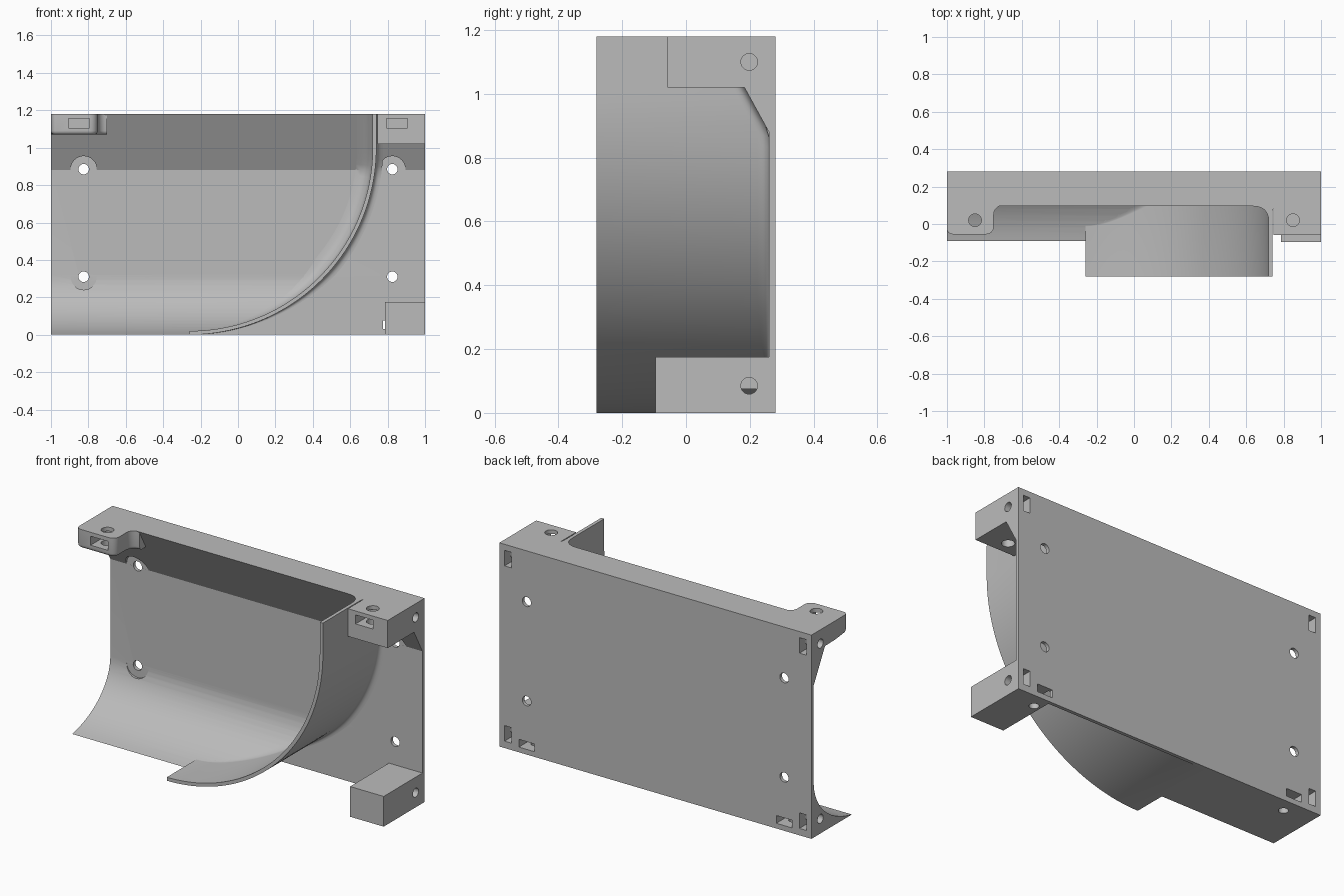
import bpy, bmesh, math
from mathutils import Vector

cube = bpy.data.objects.get("Cube")
if cube:
    bpy.data.objects.remove(cube)

H = 1.18                 # overall height
CX, CZ = -0.26, 1.0      # centre of the curved guide
BEND_Z = 0.32            # where the wall turns into the floor

grey = bpy.data.materials.new("plain_grey")
grey.use_nodes = True
grey.diffuse_color = (0.5, 0.5, 0.5, 1)
grey.node_tree.nodes["Principled BSDF"].inputs["Base Color"].default_value = (0.5, 0.5, 0.5, 1)


def finish(name, bm):
    bmesh.ops.recalc_face_normals(bm, faces=bm.faces)
    if bm.calc_volume(signed=True) < 0:
        bmesh.ops.reverse_faces(bm, faces=bm.faces)
    mesh = bpy.data.meshes.new(name)
    bm.to_mesh(mesh)
    bm.free()
    mesh.materials.append(grey)
    ob = bpy.data.objects.new(name, mesh)
    bpy.context.collection.objects.link(ob)
    return ob


def prism(name, pts, axis, a, b, soften=None):
    """Extrude a 2D outline along an axis from a to b."""
    def layer(h):
        place = {"x": lambda p: (h, p[0], p[1]),
                 "y": lambda p: (p[0], h, p[1]),
                 "z": lambda p: (p[0], p[1], h)}[axis]
        return [bm.verts.new(place(p)) for p in pts]

    bm = bmesh.new()
    low, high = layer(a), layer(b)
    bm.faces.new(low)
    bm.faces.new(high)
    for i in range(len(pts)):
        bm.faces.new((low[i - 1], low[i], high[i], high[i - 1]))
    if soften:
        bmesh.ops.recalc_face_normals(bm, faces=bm.faces)
        edges = [e for e in bm.edges if soften(e)]
        bmesh.ops.bevel(bm, geom=edges, offset=0.02, segments=4, profile=0.5,
                        affect="EDGES", clamp_overlap=True)
    return finish(name, bm)


def box(name, x0, x1, y0, y1, z0, z1):
    return prism(name, [(x0, y0), (x1, y0), (x1, y1), (x0, y1)], "z", z0, z1)


def rod(name, u, v, r, axis, a, b):
    pts = [(u + r * math.cos(i * math.tau / 32), v + r * math.sin(i * math.tau / 32)) for i in range(32)]
    return prism(name, pts, axis, a, b)


def arc(cx, cy, r, d0, d1, n=6):
    angles = [math.radians(d0 + (d1 - d0) * i / n) for i in range(n + 1)]
    return [(cx + r * math.cos(t), cy + r * math.sin(t)) for t in angles]


def volume(ob):
    bm = bmesh.new()
    bm.from_mesh(ob.data)
    size = bm.calc_volume(signed=True)
    bm.free()
    return size


def cut(cutter, *parts):
    """Subtract the cutter, keeping only a sound result, then discard it."""
    for part in parts:
        before, spare = volume(part), part.data.copy()
        bpy.context.view_layer.objects.active = part
        for solver in ("EXACT", "MANIFOLD", "FLOAT"):
            mod = part.modifiers.new("cut", "BOOLEAN")
            mod.operation, mod.solver, mod.object = "DIFFERENCE", solver, cutter
            bpy.ops.object.modifier_apply(modifier=mod.name)
            if before * 0.5 < volume(part) < before * 1.0001:
                break
            part.data = spare.copy()
    bpy.data.objects.remove(cutter)


def outer_wall(z):
    return 0.26 - max(0, z - 0.88) * 0.55


def inner_wall(z):
    drop = max(0, BEND_Z - z) / 0.33
    return outer_wall(z) - 0.463 * (1 - math.sqrt(1 - min(1, drop * drop)))


# Back plate, sloped top flange and curved floor in one profile
floor = [BEND_Z - 0.33 * math.sin(math.radians(76 * i / 16)) for i in range(17)]
floor[-1] = 0
outline = [(0.28, 0), (0.28, H), (outer_wall(H), H), (0.26, 0.88)] + [(inner_wall(z), z) for z in floor]
body = prism("back_wall_and_floor", outline, "x", -1, 1)

# Remove the floor outside the curved guide
outside = arc(CX, CZ, 0.99, -90, -24, 48) + [(1.1, 0.6), (1.1, -0.1), (CX, -0.1)]
cut(prism("floor_trim", outside, "y", -0.5, 0.26), body)


# Curved guide, with fillets where it meets the wall
def guide_ring(theta, rise):
    def at(r, y=None, wall=None, lift=0.0):
        z = max(0, CZ - r * math.cos(theta) + rise)
        return (CX + r * math.sin(theta), wall(z) - lift if wall else y, z)

    def bend(p, c, q):
        p, c, q = Vector(p), Vector(c), Vector(q)
        return [p * (1 - t) ** 2 + c * 2 * t * (1 - t) + q * t * t for t in [i / 6 for i in range(7)]]

    height = max(0, CZ - math.cos(theta) + rise)
    grow = min(1, height / 0.35)
    f, g = 0.003 + 0.08 * grow, 0.001 + 0.035 * grow
    ring = [at(1, -0.28), at(0.98, -0.28)]
    ring += bend(at(0.98, wall=inner_wall, lift=f), at(0.98, wall=inner_wall), at(0.98 - f, wall=inner_wall))
    ring += [at(0.98 - f, 0.27), at(1 + g, 0.27)]
    ring += bend(at(1 + g, wall=outer_wall), at(1, wall=outer_wall), at(1, wall=outer_wall, lift=g))
    return ring


bm = bmesh.new()
stations = [(math.radians(90 * i / 48), 0) for i in range(49)] + [(math.pi / 2, H - CZ)]
rings = [[bm.verts.new(p) for p in guide_ring(*s)] for s in stations]
for lower, upper in zip(rings, rings[1:]):
    for i in range(len(lower)):
        bm.faces.new((lower[i - 1], lower[i], upper[i], upper[i - 1]))
bm.faces.new(rings[0])
bm.faces.new(rings[-1])
guide = finish("curved_guide", bm)

# Rounded lug at the top of the open end
outline = [(-1, 0.2)] + arc(-0.97, -0.025, 0.03, 180, 270)
outline += arc(-0.79, -0.015, 0.04, -90, 0) + arc(-0.70, 0.05, 0.05, 180, 90) + [(-0.70, 0.2)]


def lug_underside(e):
    return all(v.co.z < 1.1 and v.co.y < 0.12 for v in e.verts)


lug = prism("rounded_lug", outline, "z", 1.07, H, lug_underside)

# Square mounting blocks beside the guide
upper_block = box("upper_block", 0.745, 1, -0.058, 0.27, 1.02, H)
lower_block = box("lower_block", 0.785, 1, -0.095, 0.27, 0, 0.175)

# Screw holes, clearance pockets and nut slots
for side in (-1, 1):
    x = side * 0.825
    top = lug if side < 0 else upper_block
    ends = [body, lug] if side < 0 else [body, upper_block, lower_block]
    for z in (0.31, 0.885):
        cut(rod("wall_hole", x, z, 0.028, "y", 0, 0.4), body)
        if side < 0 or z > 0.5:
            cut(rod("screw_clearance", x, z, 0.07, "y", 0, 0.2595), body)
    cut(rod("top_hole", side * 0.85, 0.02, 0.034, "z", 0.95, 1.3), top)
    cut(box("front_slot", side * 0.85 - 0.056, side * 0.85 + 0.056, -0.2, 0.06, 1.105, 1.157), top)
    cut(rod("bottom_hole", x, 0.195, 0.026, "z", -0.1, 0.1), *ends)
    cut(box("floor_slot", x - 0.05, x + 0.05, 0.165, 0.4, 0.03, 0.075), *ends)
    for z in (0.085, 1.1):
        cut(rod("side_hole", 0.198, z, 0.026, "x", side * 0.87, side * 1.1), *ends)
        cut(box("back_slot", side * 0.945 - 0.022, side * 0.945 + 0.022, 0.18, 0.4, z - 0.045, z + 0.045), *ends)

# Smooth curved faces, crisp edges
bpy.ops.object.select_all(action="DESELECT")
for part in (body, guide, lug, upper_block, lower_block):
    part.select_set(True)
bpy.context.view_layer.objects.active = body
bpy.ops.object.shade_smooth_by_angle(angle=math.radians(25))
